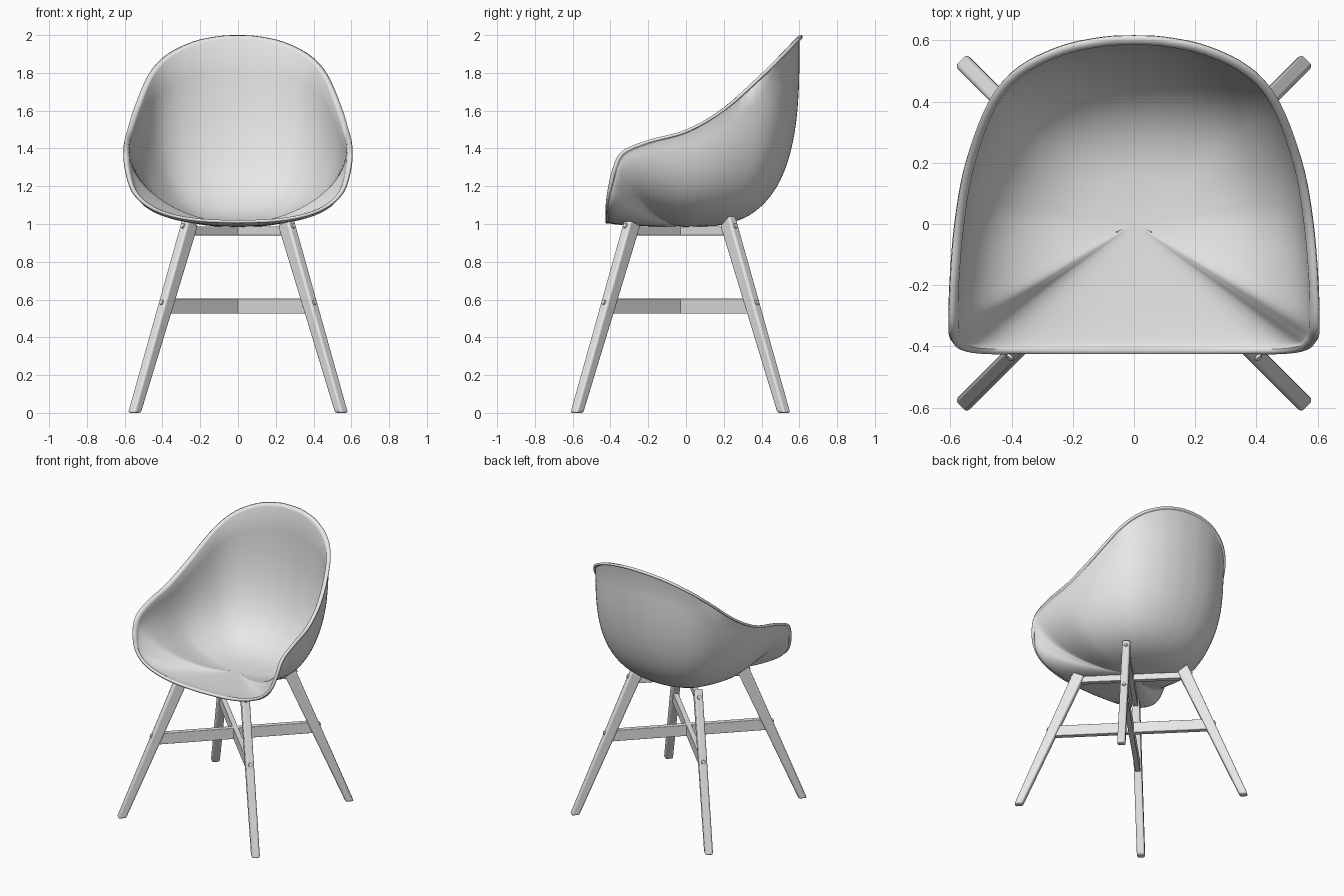
import bpy, bmesh, math
from mathutils import Vector, Matrix

if "Cube" in bpy.data.objects:
    bpy.data.objects.remove(bpy.data.objects["Cube"])

grey = bpy.data.materials.new("light_grey")
grey.diffuse_color = (0.8, 0.8, 0.8, 1)
grey.use_nodes = True
grey.node_tree.nodes["Principled BSDF"].inputs["Base Color"].default_value = grey.diffuse_color


def finish(name, bm, bevel=0.0, angle=35):
    bmesh.ops.recalc_face_normals(bm, faces=bm.faces)
    me = bpy.data.meshes.new(name)
    bm.to_mesh(me)
    bm.free()
    me.materials.append(grey)
    ob = bpy.data.objects.new(name, me)
    bpy.context.collection.objects.link(ob)
    if bevel:
        m = ob.modifiers.new("bevel", 'BEVEL')
        m.width, m.segments = bevel, 3
    bpy.ops.object.select_all(action='DESELECT')
    ob.select_set(True)
    bpy.context.view_layer.objects.active = ob
    bpy.ops.object.shade_smooth_by_angle(angle=math.radians(angle))
    return ob


def spline(pts, steps):
    """Smooth curve through the points."""
    out = []
    for i in range(len(pts) - 1):
        p0, p1 = pts[max(i - 1, 0)], pts[i]
        p2, p3 = pts[i + 1], pts[min(i + 2, len(pts) - 1)]
        for s in range(steps):
            t = s / steps
            out.append(0.5 * (2 * p1 + (p2 - p0) * t + (2 * p0 - 5 * p1 + 4 * p2 - p3) * t * t
                              + (3 * p1 - p0 - 3 * p2 + p3) * t ** 3))
    return out + [pts[-1]]


# --- Seat shell: rays from the bottom of the bowl out to the rim ---
half_rim = [Vector(p) for p in (
    (0, -.425, 1.02), (.2, -.425, 1.028), (.36, -.425, 1.055), (.48, -.425, 1.105),
    (.555, -.415, 1.18), (.59, -.39, 1.29), (.60, -.34, 1.385), (.60, -.2, 1.445),
    (.585, 0, 1.50), (.55, .2, 1.615), (.475, .4, 1.79), (.38, .51, 1.895),
    (.24, .58, 1.965), (.1, .61, 1.995), (0, .615, 2.0))]
right = spline(half_rim, 5)
rim = right + [Vector((-p.x, p.y, p.z)) for p in right[-2:0:-1]]

bm = bmesh.new()
base_z, lip, n_rings = 1.0, 0.03, 22
centre = bm.verts.new((0, 0, base_z))
columns = []
for p in rim:
    flat = Vector((p.x, p.y, 0))
    reach, height = flat.length, p.z - base_z
    out = flat.normalized()
    # hollow is tight at the back and sides, shallow toward the front corners
    blend = min(max((p.y + .42) / .45, 0), 1)
    power = 1.6 + 1.0 * blend + .4 * max(p.y, 0) / .6
    wall_h = height - .02 * min(height / .2, 1)
    col = []
    for k in range(1, n_rings + 1):
        a = k / n_rings * math.pi / 2
        r = math.sin(a) ** (2 / power) if k > 1 else .09
        z = 1 - max(1 - r ** power, 0) ** (1 / power)
        col.append((r * (reach - lip), z * wall_h))
    # outward-turned lip
    drop = height - wall_h
    col += [(reach - .025, height - drop * .4), (reach - .015, height - drop * .08), (reach, height)]
    columns.append([bm.verts.new(out * r + Vector((0, 0, base_z + z))) for r, z in col])
for i, a in enumerate(columns):
    b = columns[(i + 1) % len(columns)]
    bm.faces.new((centre, a[0], b[0]))
    for k in range(len(a) - 1):
        bm.faces.new((a[k], a[k + 1], b[k + 1], b[k]))
bm.normal_update()
seat = finish("seat_shell", bm, angle=50)
# inside of the bowl must face up so that thickness grows outward
if seat.data.polygons[0].normal.z < 0:
    seat.data.flip_normals()
solid = seat.modifiers.new("thickness", 'SOLIDIFY')
solid.thickness, solid.offset = .016, -1
seat.modifiers.move(len(seat.modifiers) - 1, 0)

# --- Base: built along +x, then turned to each diagonal ---
FOOT_R, TOP_R, TOP_Z, MID_Y = .775, .35, 1.03, -.03


def leg_r(z):
    return FOOT_R + (TOP_R - FOOT_R) * z / TOP_Z


def place(bm, angle):
    bm.transform(Matrix.Translation((0, MID_Y, 0)) @ Matrix.Rotation(angle, 4, 'Z'))


def box(x0, x1, y, z0, z1):
    bm = bmesh.new()
    bmesh.ops.create_cube(bm, size=1)
    for v in bm.verts:
        v.co = (x1 if v.co.x > 0 else x0, y if v.co.y > 0 else -y, z1 if v.co.z > 0 else z0)
    return bm


for name, deg in (("back_right", 45), ("back_left", 135), ("front_left", 225), ("front_right", 315)):
    angle = math.radians(deg)
    top_out = 1.045 if deg < 180 else 1.02
    # tapered leg with slanted top
    bm = box(-1, 1, .0275, 0, 1)
    for v in bm.verts:
        outer, top = v.co.x > 0, v.co.z > .5
        z = (top_out if outer else .99) if top else 0
        half = .045 if top else .028
        v.co.x = leg_r(z) + (half if outer else -half)
        v.co.z = z
    place(bm, angle)
    finish(name + "_leg", bm, bevel=.012)
    # bolt heads on the outer face
    bm = bmesh.new()
    lean = math.atan2(FOOT_R - TOP_R, TOP_Z)
    for z in (.585, .99):
        half = .028 + .017 * z / TOP_Z
        bmesh.ops.create_cone(
            bm, cap_ends=True, segments=16, radius1=.016, radius2=.012, depth=.016,
            matrix=Matrix.Translation((leg_r(z) + half, 0, z))
            @ Matrix.Rotation(math.pi / 2 - lean, 4, 'Y'))
    place(bm, angle)
    finish(name + "_bolts", bm)

# crossed rails joining opposite legs
for name, z0, z1 in (("lower_rail", .525, .605), ("upper_rail", .94, .987)):
    r = leg_r((z0 + z1) / 2)
    for side, deg in (("a", 45), ("b", 135)):
        bm = box(-r, r, .0175, z0, z1)
        place(bm, math.radians(deg))
        finish(name + "_" + side, bm, bevel=.003)
